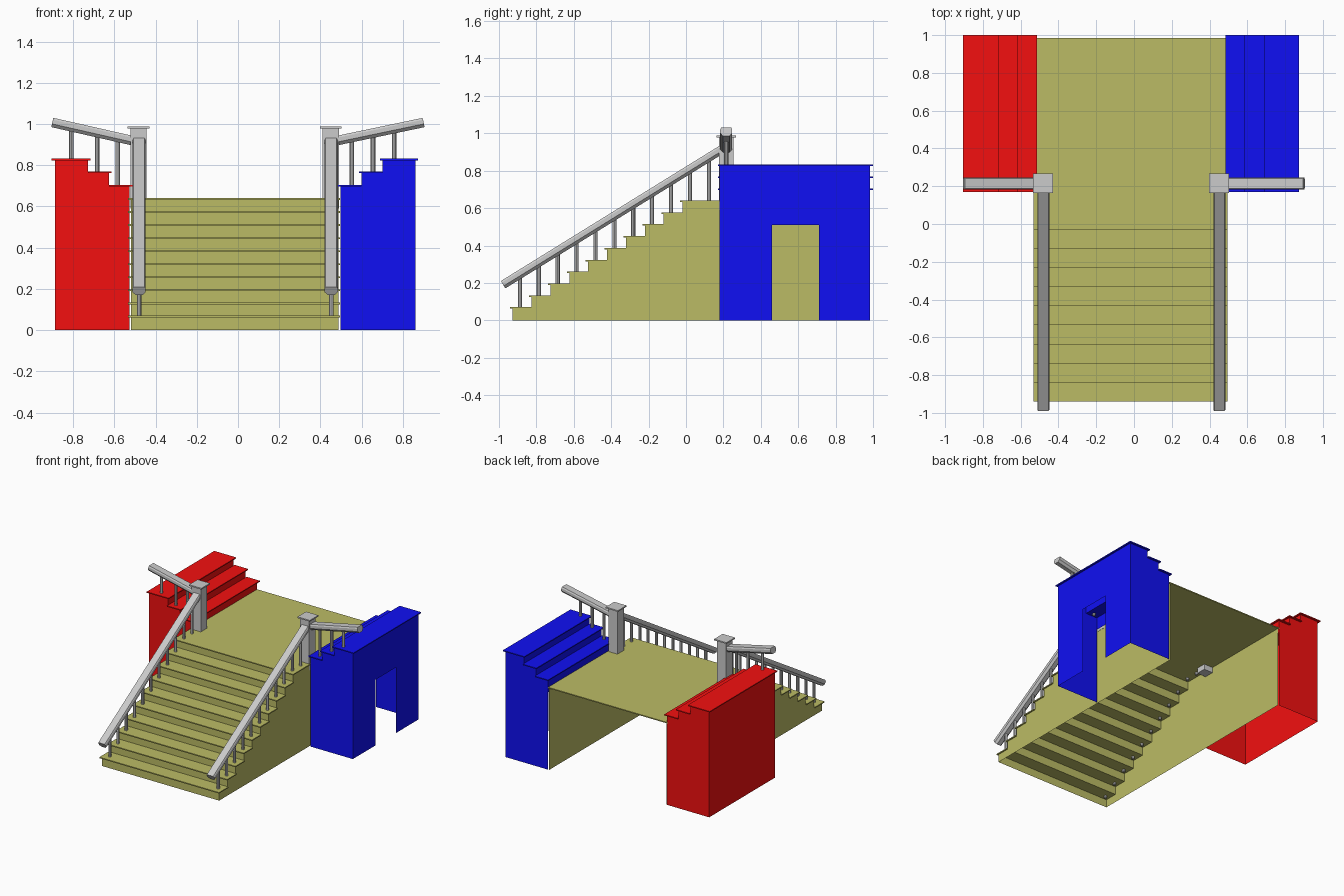
import bpy, bmesh, math
from mathutils import Vector

if "Cube" in bpy.data.objects:
    bpy.data.objects.remove(bpy.data.objects["Cube"])


def material(name, rgb):
    m = bpy.data.materials.new(name)
    m.diffuse_color = (*rgb, 1)
    m.use_nodes = True
    m.node_tree.nodes["Principled BSDF"].inputs["Base Color"].default_value = m.diffuse_color
    return m


OLIVE = material("olive", (0.50, 0.50, 0.13))
RED = material("red", (0.9, 0.005, 0.005))
BLUE = material("blue", (0.005, 0.005, 0.9))


def finish(bm, name, mat=None):
    me = bpy.data.meshes.new(name)
    bm.to_mesh(me)
    bm.free()
    ob = bpy.data.objects.new(name, me)
    bpy.context.collection.objects.link(ob)
    if mat:
        me.materials.append(mat)
    return ob


def poly(bm, pts):
    return bm.faces.new([bm.verts.new(p) for p in pts])


def box(bm, x0, x1, y0, y1, z0, z1):
    v = bmesh.ops.create_cube(bm, size=1)["verts"]
    bmesh.ops.scale(bm, vec=(x1 - x0, y1 - y0, z1 - z0), verts=v)
    bmesh.ops.translate(bm, vec=((x0 + x1) / 2, (y0 + y1) / 2, (z0 + z1) / 2), verts=v)


def baluster(bm, x, y, z0, z1):
    v = bmesh.ops.create_cone(bm, cap_ends=True, segments=8, radius1=0.011,
                              radius2=0.011, depth=z1 - z0)["verts"]
    bmesh.ops.translate(bm, vec=(x, y, (z0 + z1) / 2), verts=v)


def rail(name, p0, p1):
    """Handrail with tapered underside; p0-p1 is its top centre line."""
    p0, p1 = Vector(p0), Vector(p1)
    d = (p1 - p0).normalized()
    side = d.cross(Vector((0, 0, 1))).normalized()
    up = side.cross(d)
    section = [(-.027, 0), (.027, 0), (.032, -.01), (.032, -.03),
               (.017, -.046), (-.017, -.046), (-.032, -.03), (-.032, -.01)]
    bm = bmesh.new()
    a, b = ([bm.verts.new(p + side * u + up * w) for u, w in section] for p in (p0, p1))
    for i in range(8):
        j = (i + 1) % 8
        bm.faces.new((a[i], a[j], b[j], b[i]))
    bm.faces.new(a[::-1])
    bm.faces.new(b)
    bmesh.ops.recalc_face_normals(bm, faces=bm.faces)
    finish(bm, name)


# Main flight: hollow shell with stepped sides, open underneath and behind
N, RUN, T = 10, 0.101, 0.008
XL, XR, BACK = -0.52, 0.487, 0.985
tread_z = [0.07 + 0.0634 * i for i in range(N)]
nose_y = [-0.94 + RUN * i for i in range(N)]

profile = [(BACK, 0)]
bm = bmesh.new()
low = 0
for y, z in zip(nose_y, tread_z):
    r = y + 0.013
    profile += [(r, low), (r, z - T / 2)]
    poly(bm, [(XL, r, low), (XR, r, low), (XR, r, z - T / 2), (XL, r, z - T / 2)])
    low = z - T / 2
profile.append((BACK, low))
for x in (XL, XR):
    poly(bm, [(x, y, z) for y, z in profile])
finish(bm, "stair_body", OLIVE)

bm = bmesh.new()
for y, z in zip(nose_y[:-1], tread_z):
    box(bm, XL - .013, XR + .008, y, y + RUN + .013, z - T, z)
box(bm, XL - .013, XR + .008, nose_y[-1], BACK, tread_z[-1] - T, tread_z[-1])
finish(bm, "stair_treads_and_landing", OLIVE)


# Side flights: steps climbing outward from the landing
def side_flight(name, mat, outer, nose_outer, risers, door):
    s = 1 if outer > 0 else -1
    levels = [0.705, 0.77, 0.832]
    y0, y1 = 0.18, 0.985
    prof, low = [(outer, 0), (risers[0], 0)], 0
    bm = bmesh.new()
    for i, (x, z) in enumerate(zip(risers, levels)):
        prof += ([(x, low)] if i else []) + [(x, z - T / 2)]
        b = low if i else 0.60
        poly(bm, [(x, y0, b), (x, y1, b), (x, y1, z - T / 2), (x, y0, z - T / 2)])
        low = z - T / 2
    prof.append((outer, low))
    for y in (y0, y1):
        poly(bm, [(x, y, z) for x, z in prof])
    wall = [(y0, 0), (y0, low), (y1, low), (y1, 0)]
    if door:
        wall += [(0.71, 0), (0.71, 0.51), (0.46, 0.51), (0.46, 0)]
    poly(bm, [(outer, y, z) for y, z in wall])
    finish(bm, name + "_body", mat)
    bm = bmesh.new()
    for i, z in enumerate(levels):
        a = risers[i] - s * 0.013
        b = risers[i + 1] if i < 2 else nose_outer
        box(bm, min(a, b), max(a, b), 0.17, 1.0, z - T, z)
    finish(bm, name + "_treads", mat)


side_flight("left_flight", RED, -0.889, -0.904, [-0.526, -0.626, -0.729], False)
side_flight("right_flight", BLUE, 0.861, 0.874, [0.498, 0.599, 0.702], True)

# Railings on both sides: newel, sloped rail, balusters and outer rail
SLOPE = 0.73 / 1.18
for label, s, xr, outer_x in (("left", -1, -0.48, (-.583, -.684, -.808)),
                              ("right", 1, 0.452, (.553, .655, .757))):
    bm = bmesh.new()
    xn = xr - 0.002
    box(bm, xn - .039, xn + .039, .176, .254, .59, .978)
    box(bm, xn - .053, xn + .053, .163, .268, .978, .988)
    finish(bm, label + "_newel_post")

    rail(label + "_stair_rail", (xr, -0.99, 0.21), (xr, 0.19, 0.94))
    rail(label + "_outer_rail", (xn + s * .03, .215, .943), (s * .896, .215, 1.03))

    bm = bmesh.new()
    for i in range(11):
        y = -0.888 + RUN * i
        baluster(bm, xr, y, tread_z[min(i, 9)] - .025, 0.21 + SLOPE * (y + .99) - .035)
    for x, z in zip(outer_x, (0.705, 0.77, 0.832)):
        baluster(bm, x, .215, z - .025, .943 + .21 * (abs(x) - .51) - .03)
    finish(bm, label + "_balusters")
